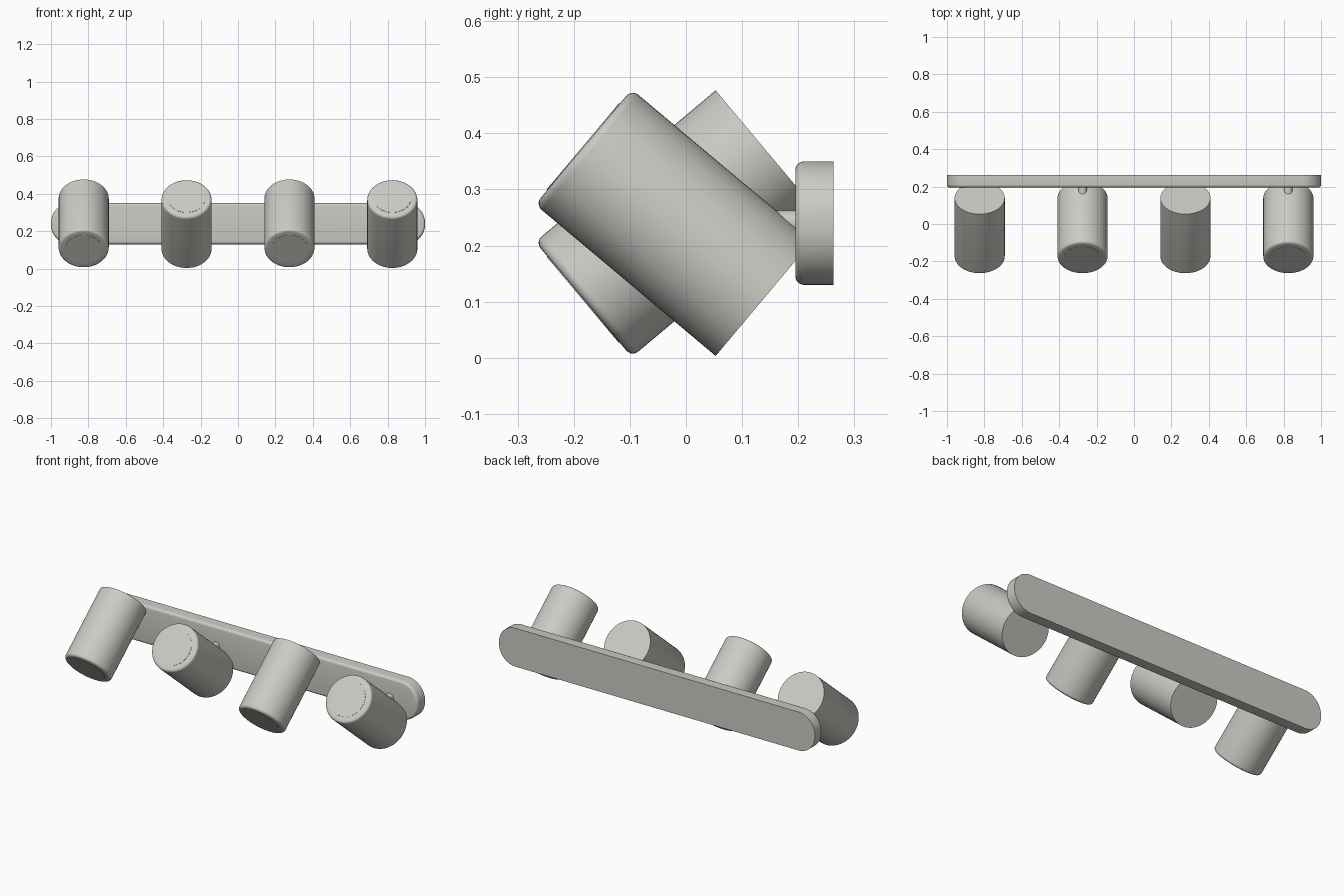
import bpy, bmesh, math
from mathutils import Matrix, Vector

cube = bpy.data.objects.get("Cube")
if cube:
    bpy.data.objects.remove(cube, do_unlink=True)

COLOUR = (0.6, 0.6, 0.56, 1)
metal = bpy.data.materials.new("warm_grey")
metal.use_nodes = True
metal.diffuse_color = COLOUR
metal.node_tree.nodes["Principled BSDF"].inputs["Base Color"].default_value = COLOUR

MID_Z = 0.24       # height of the backplate centre line
RADIUS = 0.134     # lamp shade
LENGTH = 0.42
TILT = math.radians(40)


def finish(bm, name):
    bmesh.ops.recalc_face_normals(bm, faces=bm.faces)
    mesh = bpy.data.meshes.new(name)
    bm.to_mesh(mesh)
    bm.free()
    mesh.materials.append(metal)
    obj = bpy.data.objects.new(name, mesh)
    bpy.context.collection.objects.link(obj)
    bpy.ops.object.select_all(action='DESELECT')
    obj.select_set(True)
    bpy.context.view_layer.objects.active = obj
    bpy.ops.object.shade_smooth_by_angle(angle=math.radians(35))
    return obj


def rod(name, start, direction, radius, length, round_end=0, segments=64):
    """Cylinder from start along direction, with an optional rounded far rim."""
    bm = bmesh.new()
    bmesh.ops.create_cone(bm, cap_ends=True, segments=segments, radius1=radius,
                          radius2=radius, depth=length,
                          matrix=Matrix.Translation((0, 0, length / 2)))
    if round_end:
        rim = [e for e in bm.edges if all(v.co.z > length - 0.001 for v in e.verts)]
        bmesh.ops.bevel(bm, geom=rim, offset=round_end, segments=5,
                        profile=0.5, affect='EDGES')
    turn = Vector(direction).to_track_quat('Z', 'Y').to_matrix().to_4x4()
    bm.transform(Matrix.Translation(start) @ turn)
    return finish(bm, name)


# Backplate: a long bar with round ends and a softened front rim
def backplate(half_x=1.0, half_z=0.11, corner=0.105, front=0.195, back=0.263):
    bm = bmesh.new()
    outline = []
    steps = 16
    for quarter, (sx, sz) in enumerate([(1, 1), (-1, 1), (-1, -1), (1, -1)]):
        for i in range(steps + 1):
            a = (quarter + i / steps) * math.pi / 2
            outline.append(bm.verts.new((
                sx * (half_x - corner) + corner * math.cos(a), back,
                MID_Z + sz * (half_z - corner) + corner * math.sin(a))))
    face = bm.faces.new(outline)
    extruded = bmesh.ops.extrude_face_region(bm, geom=[face], use_keep_orig=True)
    moved = [g for g in extruded["geom"] if isinstance(g, bmesh.types.BMVert)]
    bmesh.ops.translate(bm, verts=moved, vec=(0, front - back, 0))
    rim = [e for e in bm.edges if all(v.co.y < front + 0.001 for v in e.verts)]
    bmesh.ops.bevel(bm, geom=rim, offset=0.015, segments=5,
                    profile=0.5, affect='EDGES')
    return finish(bm, "backplate")


backplate()

# Four spotlights, alternately tilted down and up
for i, x in enumerate((-0.825, -0.275, 0.275, 0.825)):
    up = 1 if i % 2 else -1
    aim = Vector((0, -math.cos(TILT), up * math.sin(TILT)))
    tail = Vector((x, 0.139, MID_Z - up * 0.134))
    rod(f"lamp_shade_{i + 1}", tail, aim, RADIUS, LENGTH, round_end=0.015)
    rod(f"lamp_lens_{i + 1}", tail + aim * (LENGTH - 0.01), aim, 0.1, 0.0115)
    rod(f"pivot_arm_{i + 1}", (x, 0.06, MID_Z), (0, 1, 0), 0.023, 0.15, segments=32)
